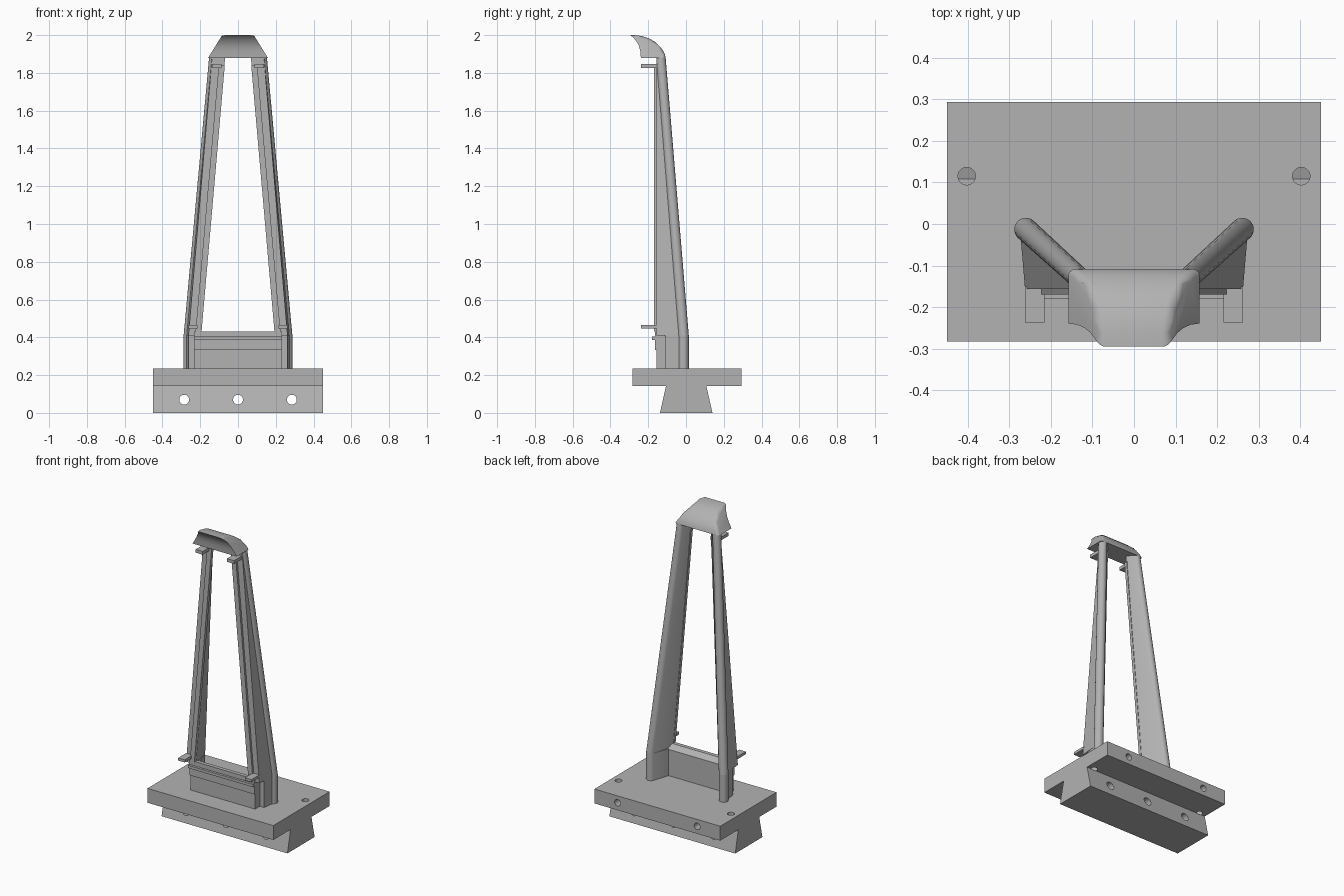
import bpy, bmesh, math
from mathutils import Vector

if "Cube" in bpy.data.objects:
    bpy.data.objects.remove(bpy.data.objects["Cube"], do_unlink=True)

grey = bpy.data.materials.new("plain_grey")
grey.use_nodes = True
GREY = (0.45, 0.45, 0.45, 1)
grey.diffuse_color = GREY
grey.node_tree.nodes["Principled BSDF"].inputs["Base Color"].default_value = GREY


def finish(name, bm, smooth=False):
    bmesh.ops.recalc_face_normals(bm, faces=bm.faces)
    mesh = bpy.data.meshes.new(name)
    bm.to_mesh(mesh)
    bm.free()
    mesh.materials.append(grey)
    obj = bpy.data.objects.new(name, mesh)
    bpy.context.collection.objects.link(obj)
    if smooth:
        bpy.ops.object.select_all(action='DESELECT')
        obj.select_set(True)
        bpy.context.view_layer.objects.active = obj
        bpy.ops.object.shade_smooth_by_angle(angle=math.radians(35))
    return obj


def loft(rings):
    """Closed skin through rings of equal point count, capped at both ends."""
    bm = bmesh.new()
    loops = [[bm.verts.new(p) for p in ring] for ring in rings]
    n = len(loops[0])
    for a, b in zip(loops, loops[1:]):
        for i in range(n):
            j = (i + 1) % n
            bm.faces.new((a[i], a[j], b[j], b[i]))
    bm.faces.new(loops[0][::-1])
    bm.faces.new(loops[-1])
    return bm


def extrude_x(profile, width):
    """Extrude a (y, z) profile; width(z) gives the half width."""
    return loft([[(s * width(z), y, z) for y, z in profile] for s in (-1, 1)])


def box(name, x, y, z):
    ring = [(x[0], y[0]), (x[1], y[0]), (x[1], y[1]), (x[0], y[1])]
    return finish(name, loft([[(px, py, pz) for px, py in ring] for pz in z]))


def mirrored(obj):
    mod = obj.modifiers.new("mirror", 'MIRROR')
    mod.use_axis[0] = True
    return obj


# Base plate with dovetail foot
base = finish("dovetail_base", extrude_x(
    [(-0.138, 0), (0.14, 0), (0.108, 0.142), (0.293, 0.142), (0.293, 0.235),
     (-0.282, 0.235), (-0.282, 0.142), (-0.106, 0.142)], lambda z: 0.45))


# Holes through foot, into plate back and down through plate
def drill(name, start, end, radius):
    a, b = Vector(start), Vector(end)
    bm = bmesh.new()
    bmesh.ops.create_cone(bm, cap_ends=True, segments=32, radius1=radius,
                          radius2=radius, depth=(b - a).length)
    turn = Vector((0, 0, 1)).rotation_difference(b - a).to_matrix().to_4x4()
    turn.translation = (a + b) / 2
    bm.transform(turn)
    cutter = finish(name, bm)
    cutter.hide_render = True
    cutter.hide_viewport = True
    mod = base.modifiers.new(name, 'BOOLEAN')
    mod.operation = 'DIFFERENCE'
    mod.solver = 'EXACT'
    mod.object = cutter


for x in (-0.285, 0, 0.285):
    drill("foot_hole_cutter", (x, -0.3, 0.07), (x, 0.3, 0.07), 0.026)
for s in (-1, 1):
    drill("back_hole_cutter", (s * 0.285, 0.16, 0.19), (s * 0.285, 0.4, 0.19), 0.021)
    drill("plate_hole_cutter", (s * 0.402, 0.115, 0.141), (s * 0.402, 0.115, 0.3), 0.021)


# Leg cross-section: flat side web with a round bead at the back
def leg_ring(z, inner, outer, front, cx, cy, r):
    ring = [(inner, front, z), (outer, front, z)]
    for k in range(13):
        a = math.radians(-65 + 215 * k / 12)
        ring.append((cx + r * math.cos(a), cy + r * math.sin(a), z))
    return ring


low = dict(outer=0.262, cx=0.26, cy=-0.013, r=0.028)
mirrored(finish("leg_foot", loft([
    leg_ring(z, inner=0.2, front=-0.108, **low) for z in (0.235, 0.41)]), True))
mirrored(finish("leg", loft([
    leg_ring(0.41, inner=0.195, front=-0.156, **low),
    leg_ring(1.885, inner=0.068, outer=0.137, front=-0.156,
             cx=0.127, cy=-0.134, r=0.026)]), True))

# Raised strip along the front inner edge of each leg
mirrored(finish("leg_front_strip", loft([
    [(x, -0.17, z), (x + 0.032, -0.17, z), (x + 0.032, -0.15, z), (x, -0.15, z)]
    for x, z in ((0.193, 0.43), (0.07, 1.84))])))

# Small front tabs
mirrored(box("lower_tab", (0.215, 0.262), (-0.237, -0.15), (0.448, 0.465)))
mirrored(box("upper_tab", (0.087, 0.137), (-0.237, -0.15), (1.826, 1.847)))

# Stepped cross panel between the legs
finish("cross_panel", extrude_x(
    [(-0.108, 0.235), (-0.156, 0.235), (-0.156, 0.334), (-0.165, 0.334),
     (-0.165, 0.386), (-0.18, 0.386), (-0.18, 0.404), (-0.165, 0.404),
     (-0.165, 0.432), (-0.14, 0.432), (-0.108, 0.405)], lambda z: 0.232))

# Curved hood on top, narrowing towards its tip
back = [(-0.108, 1.88), (-0.112, 1.9), (-0.124, 1.922), (-0.143, 1.945),
        (-0.167, 1.966), (-0.197, 1.983), (-0.23, 1.994), (-0.262, 1.999),
        (-0.295, 2.0)]
under = [(-0.278, 1.986), (-0.262, 1.967), (-0.25, 1.944), (-0.242, 1.915),
         (-0.239, 1.88)]
bm = extrude_x(back + under, lambda z: 0.158 - 0.62 * (z - 1.88))
outer_points = {(round(y, 3), round(z, 3)) for y, z in back}


def on_rim(v):
    return (round(v.co.y, 3), round(v.co.z, 3)) in outer_points


rim = [e for e in bm.edges if all(on_rim(v) for v in e.verts)
       and e.verts[0].co.x * e.verts[1].co.x > 0
       and abs(e.verts[0].co.y - e.verts[1].co.y) < 0.1]
bmesh.ops.bevel(bm, geom=rim, offset=0.018, segments=4, profile=0.5,
                affect='EDGES', clamp_overlap=True)
finish("hood", bm, True)
